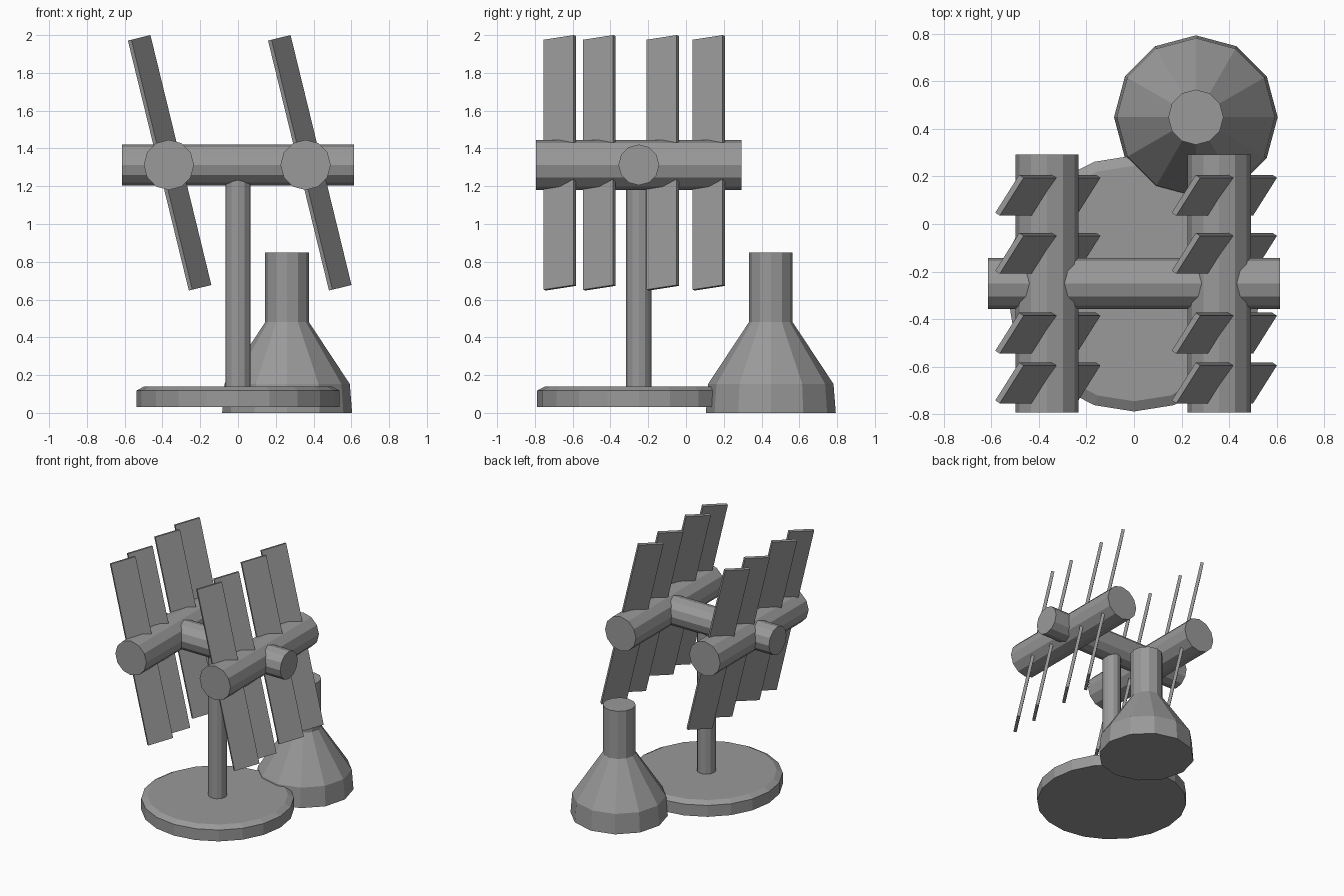
import bpy, bmesh, math
from mathutils import Matrix, Vector

if "Cube" in bpy.data.objects:
    bpy.data.objects.remove(bpy.data.objects["Cube"])

# dark grey used on every part
grey = bpy.data.materials.new("dark_grey")
grey.diffuse_color = (0.32, 0.32, 0.32, 1)
grey.use_nodes = True
grey.node_tree.nodes["Principled BSDF"].inputs["Base Color"].default_value = grey.diffuse_color


def lathe(name, profile, sides, matrix):
    """Closed faceted solid from (radius, height) rings around local z."""
    bm = bmesh.new()
    rings = []
    for r, h in profile:
        rings.append([bm.verts.new((r * math.cos(2 * math.pi * i / sides),
                                    r * math.sin(2 * math.pi * i / sides), h))
                      for i in range(sides)])
    for a, b in zip(rings, rings[1:]):
        for i in range(sides):
            j = (i + 1) % sides
            bm.faces.new((a[i], a[j], b[j], b[i]))
    bm.faces.new(rings[0][::-1])
    bm.faces.new(rings[-1])
    return finish(name, bm, matrix)


def finish(name, bm, matrix):
    mesh = bpy.data.meshes.new(name)
    bm.to_mesh(mesh)
    bm.free()
    mesh.materials.append(grey)
    ob = bpy.data.objects.new(name, mesh)
    ob.matrix_world = matrix
    bpy.context.collection.objects.link(ob)
    return ob


def at(x, y, z):
    return Matrix.Translation(Vector((x, y, z)))


POLE_Y = -0.25
BAR_Z = 1.313

# round foot with bevelled top rim, and pole
lathe("foot_disc", [(0.538, 0.03), (0.538, 0.118), (0.495, 0.141)], 20, at(0, POLE_Y, 0))
lathe("pole", [(0.067, 0.1), (0.067, 1.3)], 12, at(0, POLE_Y, 0))

# crossbar along x
lathe("crossbar", [(0.108, -0.613), (0.108, 0.613)], 12,
      at(0, POLE_Y, BAR_Z) @ Matrix.Rotation(math.pi / 2, 4, 'Y'))

# two drums along y, each carrying four twisted, tilted slats
tilt = Matrix.Rotation(math.radians(-13.7), 4, 'Y') @ Matrix.Rotation(math.radians(57), 4, 'Z')
for side, drum_x, slat_x in (("left", -0.366, -0.362), ("right", 0.358, 0.38)):
    lathe(f"{side}_drum", [(0.133, -0.543), (0.133, 0.543)], 12,
          at(drum_x, POLE_Y, BAR_Z) @ Matrix.Rotation(math.pi / 2, 4, 'X'))
    for n, y in enumerate((-0.668, -0.459, -0.123, 0.121), 1):
        bm = bmesh.new()
        bmesh.ops.create_cube(bm, size=1)
        bmesh.ops.scale(bm, vec=(0.19, 0.023, 1.362), verts=bm.verts)
        finish(f"{side}_slat_{n}", bm, at(slat_x, y, 1.324) @ tilt)

# flask-shaped tower beside the foot
lathe("flask_tower", [(0.344, 0), (0.332, 0.153), (0.116, 0.48), (0.116, 0.85)], 12,
      at(0.26, 0.449, 0))
